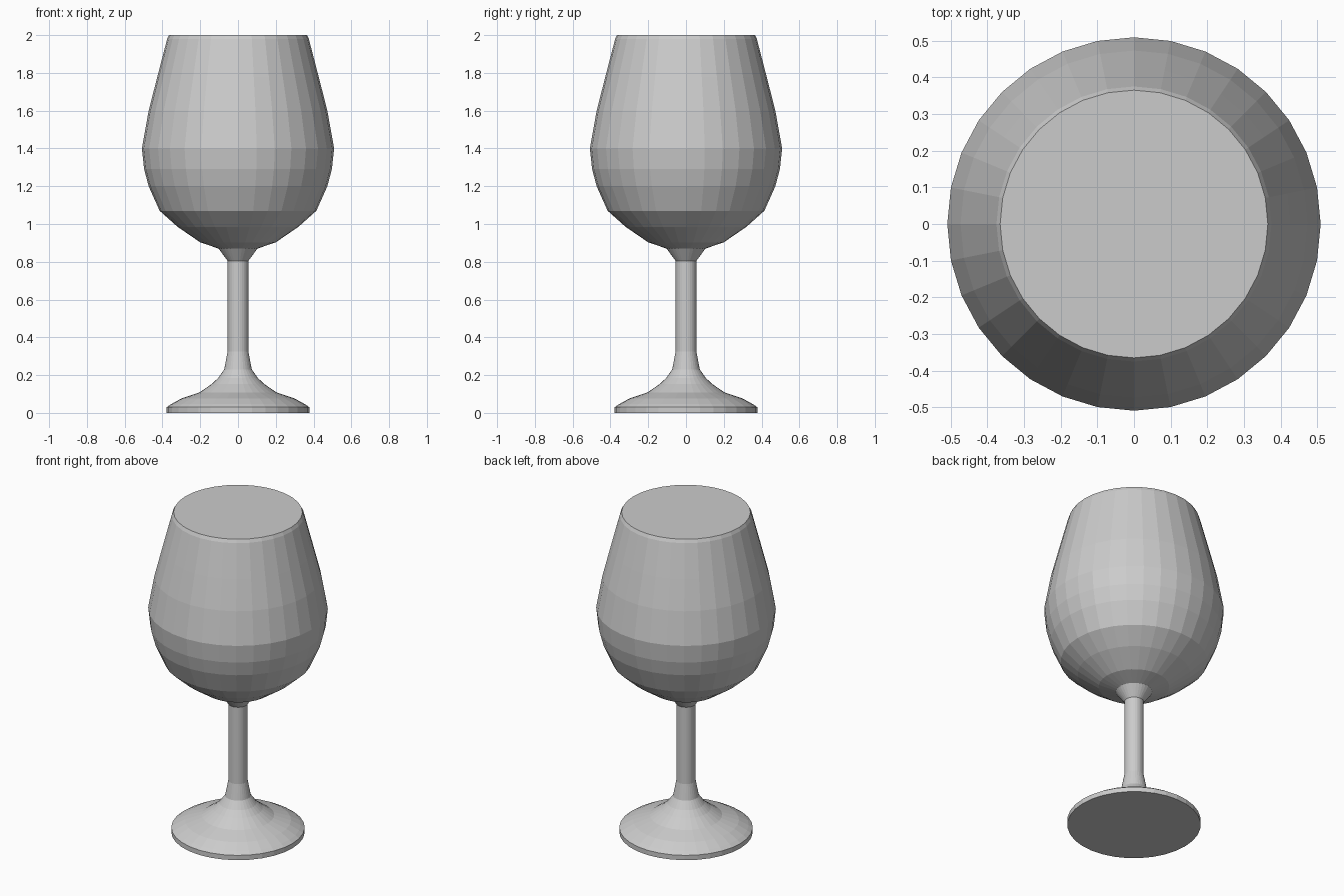
import bpy, bmesh, math

if "Cube" in bpy.data.objects:
    bpy.data.objects.remove(bpy.data.objects["Cube"])

SIDES = 32


def lathe(name, profile):
    """Revolve a (radius, height) profile; points with radius 0 close the end."""
    bm = bmesh.new()
    verts = [bm.verts.new((r, 0, z)) for r, z in profile]
    edges = [bm.edges.new(pair) for pair in zip(verts, verts[1:])]
    bmesh.ops.spin(bm, geom=verts + edges, cent=(0, 0, 0), axis=(0, 0, 1),
                   angle=math.tau, steps=SIDES, use_merge=True)
    bmesh.ops.remove_doubles(bm, verts=bm.verts, dist=1e-5)
    # Profiles run bottom to top, so the outside faces away from the axis
    bmesh.ops.recalc_face_normals(bm, faces=bm.faces)
    mid = sum(z for _, z in profile) / len(profile)
    side = max(bm.faces, key=lambda f: f.calc_center_median().xy.length)
    if side.normal.xy.dot(side.calc_center_median().xy) < 0:
        bmesh.ops.reverse_faces(bm, faces=bm.faces)
    mesh = bpy.data.meshes.new(name)
    bm.to_mesh(mesh)
    bm.free()
    obj = bpy.data.objects.new(name, mesh)
    bpy.context.collection.objects.link(obj)
    return obj


# Flared foot with a thin flat rim
lathe("foot", [(0, 0), (0.378, 0), (0.378, 0.03), (0.355, 0.046), (0.30, 0.076),
               (0.205, 0.108), (0.14, 0.152), (0.105, 0.185), (0.073, 0.23),
               (0.055, 0.325)])

# Straight stem with a small collar under the bowl
lathe("stem", [(0.055, 0.325), (0.055, 0.805), (0.103, 0.87)])

# Faceted bowl, closed flat at the top
lathe("bowl", [(0.103, 0.87), (0.20, 0.903), (0.32, 0.985), (0.415, 1.07),
               (0.473, 1.20), (0.497, 1.29), (0.509, 1.40), (0.473, 1.60),
               (0.427, 1.78), (0.375, 1.98), (0.365, 2.0), (0, 2.0)])
